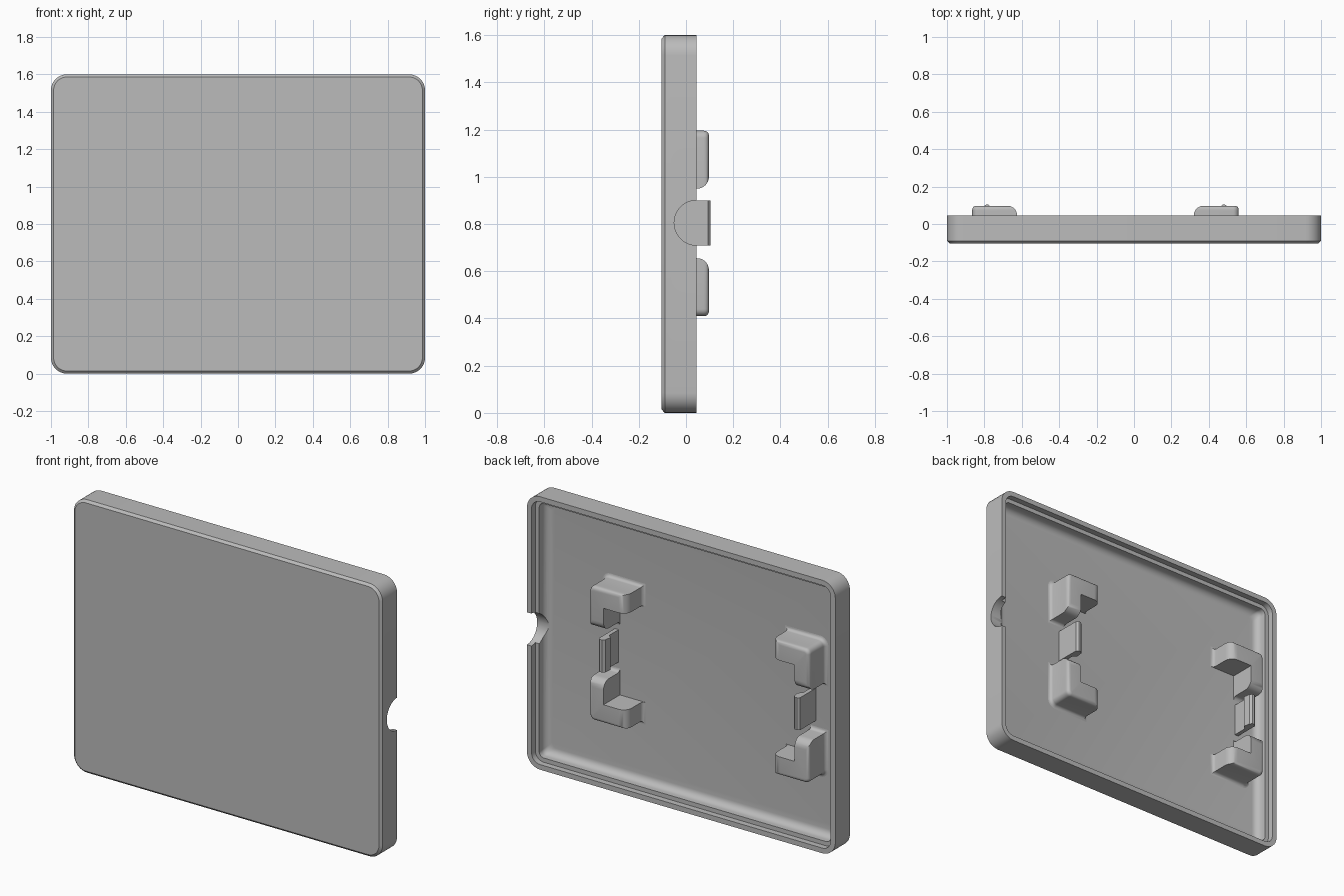
import bpy, bmesh
from math import sin, cos, pi, radians

if "Cube" in bpy.data.objects:
    bpy.data.objects.remove(bpy.data.objects["Cube"])

GREY = (0.5, 0.5, 0.5, 1)
plastic = bpy.data.materials.new("grey plastic")
plastic.use_nodes = True
plastic.diffuse_color = GREY
plastic.node_tree.nodes["Principled BSDF"].inputs["Base Color"].default_value = GREY

FLOOR, RIM, FRONT = -0.055, 0.045, -0.103
NOTCH_Z = 0.805
CX, CZ = -0.1525, 0.8025      # centre of the clip group


def arc(cx, cy, r, start, end, n=6):
    """Points on a circular arc, angles in degrees."""
    angles = [radians(start + (end - start) * i / n) for i in range(n + 1)]
    return [(cx + r * cos(a), cy + r * sin(a)) for a in angles]


def loft(name, rings):
    """Skin a stack of equal-length rings and cap both ends."""
    bm = bmesh.new()
    loops = [[bm.verts.new(p) for p in ring] for ring in rings]
    for a, b in zip(loops, loops[1:]):
        for i in range(len(a)):
            j = (i + 1) % len(a)
            bm.faces.new((a[i], a[j], b[j], b[i]))
    bm.faces.new(loops[0])
    bm.faces.new(loops[-1])
    bmesh.ops.recalc_face_normals(bm, faces=bm.faces)
    mesh = bpy.data.meshes.new(name)
    bm.to_mesh(mesh)
    bm.free()
    mesh.materials.append(plastic)
    obj = bpy.data.objects.new(name, mesh)
    bpy.context.collection.objects.link(obj)
    return obj


def select(obj):
    bpy.ops.object.select_all(action="DESELECT")
    obj.select_set(True)
    bpy.context.view_layer.objects.active = obj


def cut(obj, cutter):
    cutter.hide_render = True
    mod = obj.modifiers.new("cut", "BOOLEAN")
    mod.operation = "DIFFERENCE"
    mod.object = cutter
    select(obj)
    bpy.ops.object.modifier_apply(modifier=mod.name)
    bpy.data.objects.remove(cutter)


def smooth(obj):
    select(obj)
    bpy.ops.object.shade_smooth_by_angle(angle=radians(32))


def rounded_ring(inset, y):
    """Upright rounded rectangle following the cover outline."""
    r = max(0.085 - inset, 0.03)
    hx, hz = 1 - inset - r, 0.8 - inset - r
    pts = []
    for k, (sx, sz) in enumerate([(1, 1), (-1, 1), (-1, -1), (1, -1)]):
        pts += arc(sx * hx, 0.8 + sz * hz, r, 90 * k, 90 * k + 90, 8)
    return [(x, y, z) for x, z in pts]


# Shallow tray: chamfered front, stepped rim, coved floor
section = [(0.014, FRONT), (0, FRONT + 0.013), (0, RIM), (0.03, RIM), (0.03, 0.01), (0.055, 0.01)]
section += arc(0.095, FLOOR + 0.04, 0.04, 180, 270)
cover = loft("cover", [rounded_ring(i, y) for i, y in section])

# Finger notch in the left wall
circle = arc(RIM, NOTCH_Z, 0.095, 0, 360, 48)[:-1]
cut(cover, loft("notch_cutter", [[(x, y, z) for y, z in circle] for x in (0.9, 1.1)]))
smooth(cover)

# L-shaped corner clips with flared feet and rounded tops
OX, OZ, EX, EZ = 0.7125, 0.3925, 0.4725, 0.1475
TOP, FLARE, SMALL, BIG = 0.097, 0.02, 0.02, 0.05


def clip_levels():
    """(depth, outer offset, arm-end offset) from foot to top."""
    levels = [(FLOOR - 0.015, FLARE, FLARE)]
    for i in range(6):
        a = pi / 2 * i / 5
        levels.append((FLOOR + FLARE * (1 - cos(a)), FLARE * (1 - sin(a)), FLARE * (1 - sin(a))))
    for i in range(9):
        y = TOP - BIG * (1 - sin(pi / 2 * i / 8))
        offset = []
        for r in (SMALL, BIG):
            h = max(0, y - (TOP - r))
            offset.append((max(0, r * r - h * h)) ** 0.5 - r)
        levels.append((y, *offset))
    return levels


def make_clip(name, sx, sz):
    rings = []
    for y, o, e in clip_levels():
        corner = arc(OX - 0.03, OZ - 0.03, 0.03 + o, 0, 90)
        pts = [(EX - e, EZ - e), (OX + o, EZ - e)] + corner + [(EX - e, OZ + o)]
        rings.append([(CX + sx * x, y, CZ + sz * z) for x, z in pts])
    clip = loft(name, rings)
    inner = [(0.3, 0), (OX - 0.093, 0), (OX - 0.093, OZ - 0.11), (0.3, OZ - 0.11)]
    cutter = loft("pocket_cutter", [[(CX + sx * x, y, CZ + sz * z) for x, z in inner] for y in (-0.09, 0.2)])
    cut(clip, cutter)
    smooth(clip)


for sx, side in ((1, "left"), (-1, "right")):
    for sz, level in ((1, "upper"), (-1, "lower")):
        make_clip(f"{side}_{level}_clip", sx, sz)

    # Snap tab with an inward hook between each pair of clips
    profile = [(0.6525, FLOOR - 0.015), (0.6525, 0.093), (0.640, 0.103), (0.625, 0.103),
               (0.612, 0.09), (0.607, 0.05), (0.628, 0.03), (0.628, FLOOR - 0.015)]
    loft(f"{side}_snap_tab", [[(CX + sx * x, y, z) for x, y in profile] for z in (0.71, 0.90)])
